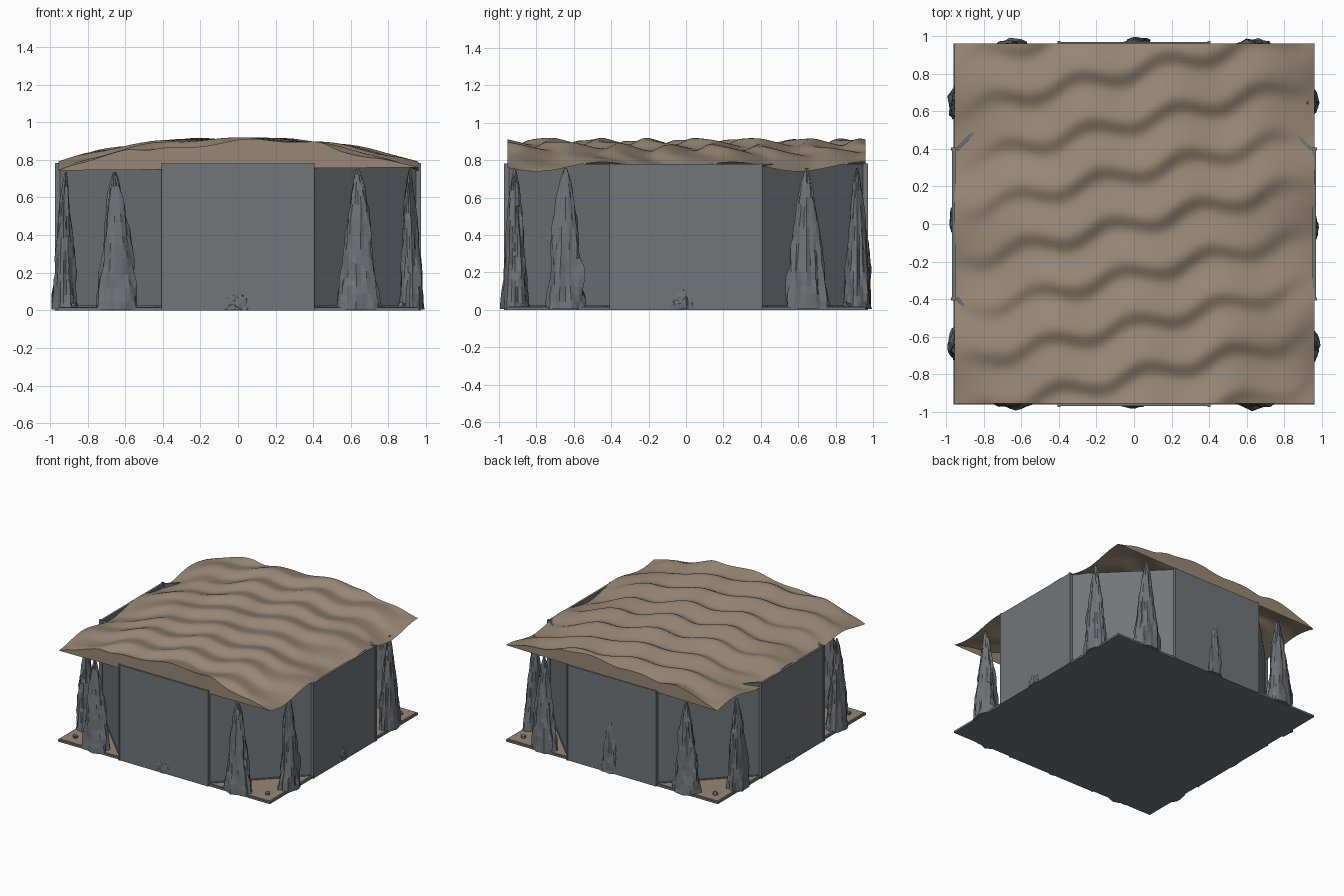
import bpy, bmesh, math, random
from mathutils import Vector, noise

old = bpy.data.objects.get("Cube")
if old:
    bpy.data.objects.remove(old, do_unlink=True)

HALF = 0.96       # half width of the base
WALL_TOP = 0.78
CORNER = 0.4      # where straight walls meet the diagonal ones


def material(name, rgb):
    m = bpy.data.materials.new(name)
    m.use_nodes = True
    m.diffuse_color = (*rgb, 1)
    m.node_tree.nodes["Principled BSDF"].inputs["Base Color"].default_value = (*rgb, 1)
    return m


SAND = material("sand brown", (0.31, 0.245, 0.18))
STONE = material("wall grey", (0.165, 0.182, 0.193))
ROCK = material("rock grey", (0.16, 0.172, 0.185))


def finish(name, bm, mat, smooth=False):
    bmesh.ops.recalc_face_normals(bm, faces=bm.faces)
    mesh = bpy.data.meshes.new(name)
    bm.to_mesh(mesh)
    bm.free()
    mesh.materials.append(mat)
    obj = bpy.data.objects.new(name, mesh)
    bpy.context.collection.objects.link(obj)
    if smooth:
        bpy.ops.object.select_all(action='DESELECT')
        obj.select_set(True)
        bpy.context.view_layer.objects.active = obj
        bpy.ops.object.shade_smooth_by_angle(angle=math.radians(40))
    return obj


def prism(name, points, z0, z1, mat):
    bm = bmesh.new()
    low = bm.faces.new([bm.verts.new((x, y, z0)) for x, y in points])
    top = bmesh.ops.extrude_face_region(bm, geom=[low])["geom"]
    for v in top:
        if isinstance(v, bmesh.types.BMVert):
            v.co.z = z1
    return finish(name, bm, mat)


def panel(name, a, b, thick, z0, z1, mat):
    """Upright slab between two plan points, thickened inwards."""
    a, b = Vector(a), Vector(b)
    d = (b - a).normalized()
    n = Vector((-d.y, d.x)) * thick
    return prism(name, [a, b, b + n, a + n], z0, z1, mat)


# Base slab, with the sandy floor on top
prism("base_slab", [(-HALF, -HALF), (HALF, -HALF), (HALF, HALF), (-HALF, HALF)], 0, 0.016, STONE)
S = HALF - 0.012
prism("sand_floor", [(-S, -S), (S, -S), (S, S), (-S, S)], 0.016, 0.019, SAND)

# Eight walls, with posts at the joints and a low kerb under the diagonals
R = HALF + 0.008
for i, side in enumerate(("front", "left", "back", "right")):
    c, s = round(math.cos(i * math.pi / 2)), round(math.sin(i * math.pi / 2))

    def turn(x, y):
        return (c * x - s * y, s * x + c * y)

    panel(side + "_wall", turn(-CORNER, -R), turn(CORNER, -R), 0.018, 0, WALL_TOP, STONE)
    panel(side + "_corner_wall", turn(CORNER, -HALF + 0.01), turn(HALF - 0.01, -CORNER),
          0.018, 0.01, WALL_TOP, STONE)
    panel(side + "_corner_kerb", turn(CORNER, -HALF), turn(HALF, -CORNER),
          0.02, 0.01, 0.027, STONE)
    for x in (-CORNER, CORNER):
        panel(side + "_wall_post", turn(x - 0.008, -R - 0.004), turn(x + 0.008, -R - 0.004),
              0.025, 0, WALL_TOP + 0.003, STONE)


# Rippled arched roof with flat gables at front and back
def roof_height(x, y):
    u = abs(x) / HALF
    arch = 0.765 + 0.13 * (1 - u ** 2.3)
    swell = 0.025 * u ** 2 * math.cos(math.tau * (y - 0.25 - 0.1 * (x - HALF)) / 0.7)
    wobble = 0.035 * math.sin(math.tau * x / 0.48 + 3 * y)
    phase = math.tau * (y - 0.22 * x + wobble) / 0.27
    ripple = 0.018 * math.sin(phase + 0.35 * math.sin(phase))
    bump = 0.007 * math.sin(math.tau * x / 0.48 - 2 * y)
    return arch + swell + (ripple + bump) * (1 - u ** 4)


N = 96
bm = bmesh.new()
grid = []
for j in range(N + 1):
    y = -0.955 + 1.915 * j / N
    xs = [-0.955 + 1.915 * i / N for i in range(N + 1)]
    grid.append([bm.verts.new((x, y, roof_height(x, y))) for x in xs])
for j in range(N):
    for i in range(N):
        bm.faces.new((grid[j][i], grid[j][i + 1], grid[j + 1][i + 1], grid[j + 1][i]))
finish("roof", bm, SAND, smooth=True)

for name, y in (("front_gable", -0.955), ("back_gable", 0.96)):
    bm = bmesh.new()
    first, last = (roof_height(x, y) for x in (-0.955, 0.96))
    rows = []
    for i in range(N + 1):
        x = -0.955 + 1.915 * i / N
        foot = first + (last - first) * i / N
        rows.append((bm.verts.new((x, y, foot)), bm.verts.new((x, y, roof_height(x, y)))))
    for (a, b), (c2, d2) in zip(rows, rows[1:]):
        bm.faces.new((a, c2, d2, b))
    finish(name, bm, SAND)


# Craggy stalagmites
def stalagmite(name, x, y, rx, ry, height, seed):
    bm = bmesh.new()
    sides, rings = 22, 20
    loops = []
    for k in range(rings):
        t = k / (rings - 1)
        ring = []
        for i in range(sides):
            a = math.tau * i / sides
            flute = noise.noise((2.2 * math.cos(a), 2.2 * math.sin(a), seed * 7.3 + 2.5 * t))
            grain = noise.noise((5 * math.cos(a), 5 * math.sin(a), seed * 3.1 + 9 * t))
            r = max(0.06, (1 - t) ** 0.6) * (0.93 + 0.3 * flute + 0.16 * grain)
            lean = 0.02 * noise.noise((seed * 5.7, 2 * t, 0.5)) * t
            z = height * t + (0.02 * grain if 0 < k < rings - 1 else 0)
            ring.append(bm.verts.new((x + lean + rx * r * math.cos(a),
                                      y + ry * r * math.sin(a), 0.005 + z)))
        loops.append(ring)
    for low, up in zip(loops, loops[1:]):
        for i in range(sides):
            j = (i + 1) % sides
            bm.faces.new((low[i], low[j], up[j], up[i]))
    bm.faces.new(loops[-1])
    bm.faces.new(loops[0][::-1])
    finish(name, bm, ROCK)


seed = 1
for sx in (-1, 1):
    for sy in (-1, 1):
        height = 0.73 + 0.012 * (sx + 1)
        stalagmite("corner_stalagmite", sx * 0.645, sy * 0.915, 0.115, 0.075, height, seed)
        stalagmite("corner_stalagmite", sx * 0.92, sy * 0.645, 0.07, 0.115, height, seed + 1)
        seed += 2
stalagmite("back_stalagmite", 0.01, 0.95, 0.085, 0.05, 0.52, 11)
stalagmite("front_stub", -0.005, -0.95, 0.08, 0.032, 0.16, 12)
stalagmite("left_stub", 0.95, -0.02, 0.032, 0.08, 0.16, 13)
stalagmite("right_stub", -0.95, 0.02, 0.032, 0.08, 0.16, 14)

# Loose pebbles in the corners
random.seed(4)
for sx in (-1, 1):
    for sy in (-1, 1):
        bm = bmesh.new()
        bmesh.ops.create_icosphere(bm, subdivisions=1, radius=0.022)
        for v in bm.verts:
            v.co *= random.uniform(0.8, 1.2)
            v.co += Vector((sx * 0.87, sy * 0.86, 0.025))
        finish("pebble", bm, ROCK)
